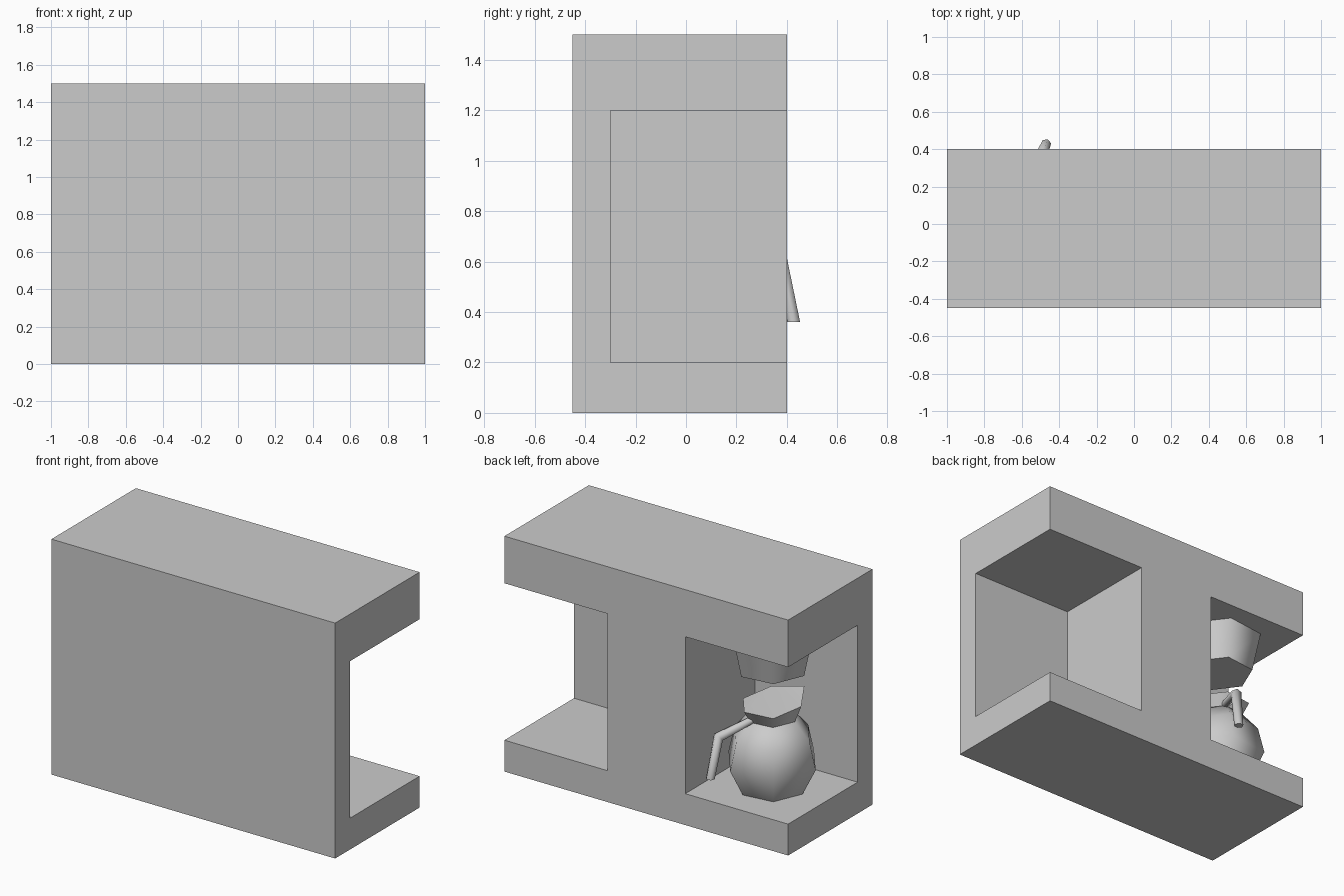
import bpy, bmesh
from math import cos, sin, radians
from mathutils import Vector

if "Cube" in bpy.data.objects:
    bpy.data.objects.remove(bpy.data.objects["Cube"])

GREY = (0.6, 0.6, 0.6, 1)
grey = bpy.data.materials.new("light grey")
grey.use_nodes = True
grey.diffuse_color = GREY
grey.node_tree.nodes["Principled BSDF"].inputs["Base Color"].default_value = GREY

TURN = radians(67)                      # jug handle direction
CENTRE = Vector((-0.635, 0.04, 0))      # jug axis


def add_object(name, bm):
    bmesh.ops.recalc_face_normals(bm, faces=bm.faces)
    mesh = bpy.data.meshes.new(name)
    bm.to_mesh(mesh)
    bm.free()
    mesh.materials.append(grey)
    obj = bpy.data.objects.new(name, mesh)
    bpy.context.collection.objects.link(obj)
    return obj


def box(name, low, high):
    bm = bmesh.new()
    bmesh.ops.create_cube(bm, size=1)
    low, high = Vector(low), Vector(high)
    for v in bm.verts:
        v.co = (low + high) / 2 + v.co * (high - low)
    return add_object(name, bm)


def activate(obj):
    bpy.ops.object.select_all(action="DESELECT")
    obj.select_set(True)
    bpy.context.view_layer.objects.active = obj


def smooth(obj, degrees=65):
    activate(obj)
    bpy.ops.object.shade_smooth_by_angle(angle=radians(degrees))


def tube_faces(bm, rings):
    """Skin a list of vertex rings and cap both ends."""
    n = len(rings[0])
    for a, b in zip(rings, rings[1:]):
        for i in range(n):
            j = (i + 1) % n
            bm.faces.new((a[i], a[j], b[j], b[i]))
    bm.faces.new(rings[0])
    bm.faces.new(rings[-1])


def turned(name, profile, spout=None):
    """Six-sided turned shape from (radius, height) pairs."""
    bm = bmesh.new()
    rings = []
    for r, z in profile:
        angles = [TURN + radians(60 * i) for i in range(6)]
        rings.append([bm.verts.new(CENTRE + Vector((r * cos(a), r * sin(a), z)))
                      for a in angles])
    tube_faces(bm, rings)
    if spout:
        # pull the rim corner opposite the handle up and outward
        r, z = spout
        a = TURN + radians(180)
        rings[-1][3].co = CENTRE + Vector((r * cos(a), r * sin(a), z))
        rings[-1][2].co.z += 0.03
        rings[-1][4].co.z += 0.03
        bmesh.ops.triangulate(bm, faces=[f for f in bm.faces if len(f.verts) == 6
                                         and rings[-1][3] in f.verts])
    return add_object(name, bm)


# Cabinet with an open bay at each end, either side of a central column
cabinet = box("cabinet", (-1, -0.45, 0), (1, 0.4, 1.5))
for side in (-1, 1):
    xs = sorted((side * 0.275, side * 1.2))
    cutter = box("bay_cutter", (xs[0], -0.3, 0.2), (xs[1], 0.6, 1.2))
    cutter.hide_render = True
    cut = cabinet.modifiers.new("bay", "BOOLEAN")
    cut.operation, cut.solver, cut.object = "DIFFERENCE", "EXACT", cutter
    activate(cabinet)
    bpy.ops.object.modifier_apply(modifier="bay")
    bpy.data.objects.remove(cutter)

# Dispenser funnel hanging from the bay ceiling
smooth(turned("dispenser", [(0.21, 0.955), (0.262, 1.2)]))

# Jug: rounded body, pinched neck, then flared rim with a raised spout
smooth(turned("jug_body", [(0.2, 0.2), (0.285, 0.37), (0.245, 0.54), (0.15, 0.65)]))
smooth(turned("jug_rim", [(0.15, 0.65), (0.19, 0.725)], spout=(0.22, 0.79)))

# Handle: six-sided bar running outward from the neck, then down
out = Vector((cos(TURN), sin(TURN), 0))
across = Vector((-out.y, out.x, 0))
up = Vector((0, 0, 1))
path = [CENTRE + out * r + up * z
        for r, z in ((0.13, 0.665), (0.365, 0.61), (0.42, 0.36))]
axes = [up, (up + out * 0.8).normalized(), out]
bm = bmesh.new()
rings = []
for point, axis, size in zip(path, axes, (0.024, 0.034, 0.028)):
    rings.append([bm.verts.new(point + size * (axis * cos(radians(60 * i))
                                               + across * sin(radians(60 * i))))
                  for i in range(6)])
tube_faces(bm, rings)
smooth(add_object("jug_handle", bm))
